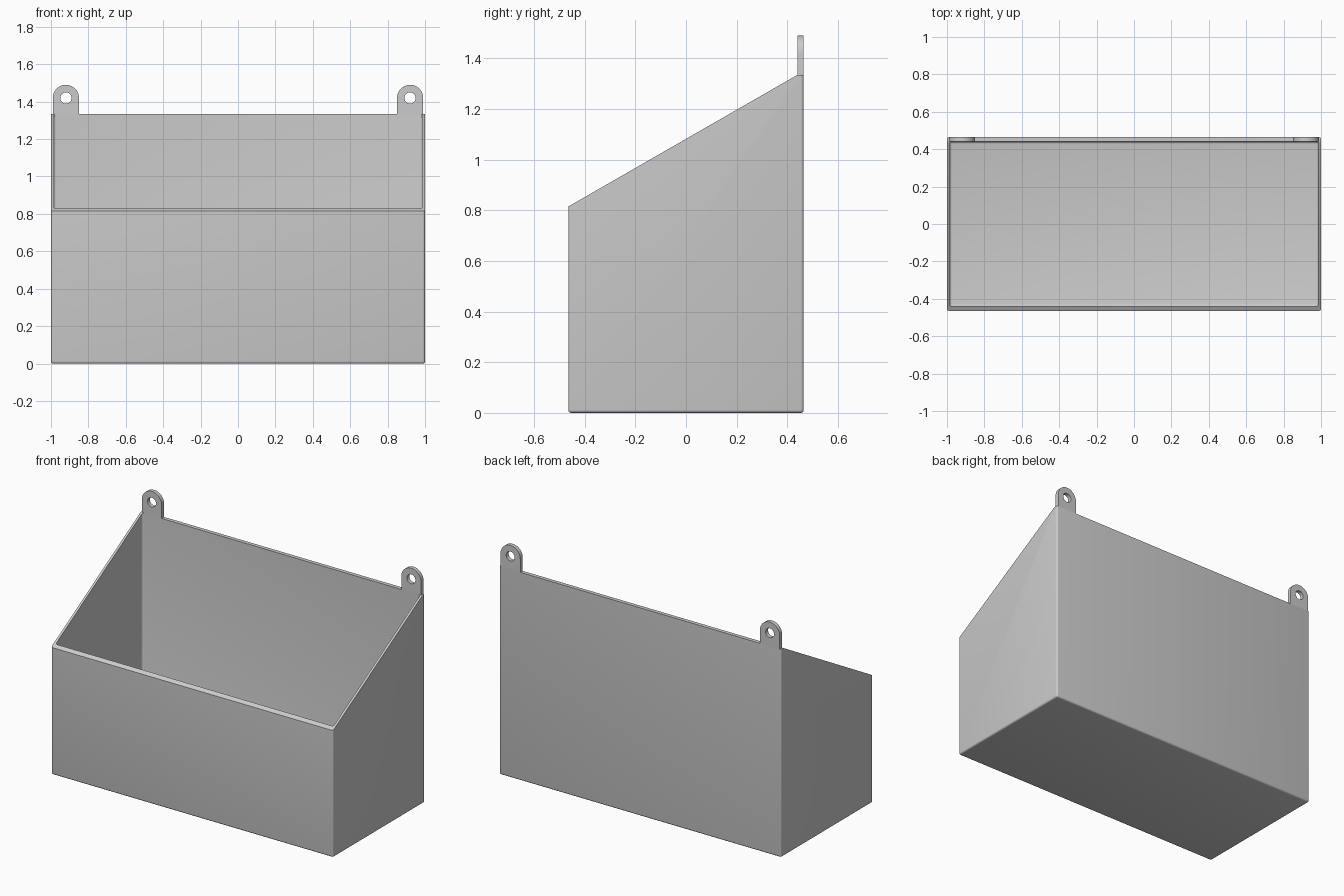
import bpy
import bmesh
import math

if "Cube" in bpy.data.objects:
    bpy.data.objects.remove(bpy.data.objects["Cube"], do_unlink=True)

WIDTH, DEPTH = 1.0, 0.465          # outer half sizes
INNER_X, INNER_Y = 0.985, 0.44     # cavity half sizes
FRONT_Z, BACK_Z, FLOOR = 0.815, 1.335, 0.025
TAB_X, TAB_Z, TAB_R, HOLE_R = 0.92, 1.42, 0.07, 0.03

grey = bpy.data.materials.new("plain grey")
grey.use_nodes = True
COLOUR = (0.6, 0.6, 0.6, 1)
grey.diffuse_color = COLOUR
grey.node_tree.nodes["Principled BSDF"].inputs["Base Color"].default_value = COLOUR


def prism(name, points, offset):
    """Extrude a closed loop of points along an offset."""
    bm = bmesh.new()
    face = bm.faces.new([bm.verts.new(p) for p in points])
    new = bmesh.ops.extrude_face_region(bm, geom=[face])["geom"]
    bmesh.ops.translate(bm, vec=offset, verts=[v for v in new if isinstance(v, bmesh.types.BMVert)])
    bmesh.ops.recalc_face_normals(bm, faces=bm.faces)
    mesh = bpy.data.meshes.new(name)
    bm.to_mesh(mesh)
    bm.free()
    mesh.materials.append(grey)
    obj = bpy.data.objects.new(name, mesh)
    bpy.context.collection.objects.link(obj)
    return obj


def round_edges(obj, width, rule):
    """Bevel the edges whose two end points pass the rule."""
    bm = bmesh.new()
    bm.from_mesh(obj.data)
    edges = [e for e in bm.edges if rule(e.verts[0].co, e.verts[1].co)]
    bmesh.ops.bevel(bm, geom=edges, offset=width, segments=4, profile=0.5, affect='EDGES')
    bm.to_mesh(obj.data)
    bm.free()


def select(obj):
    bpy.ops.object.select_all(action='DESELECT')
    obj.select_set(True)
    bpy.context.view_layer.objects.active = obj


def cut(obj, cutter):
    select(obj)
    mod = obj.modifiers.new("cut", 'BOOLEAN')
    mod.operation, mod.solver, mod.object = 'DIFFERENCE', 'EXACT', cutter
    bpy.ops.object.modifier_apply(modifier=mod.name)
    bpy.data.objects.remove(cutter, do_unlink=True)


def upright_or_bottom(a, b):
    upright = abs(a.x - b.x) + abs(a.y - b.y) < 0.001
    return upright or max(a.z, b.z) < 0.1


def arc(x, z, radius, start, end, steps, y):
    angles = [start + (end - start) * i / steps for i in range(steps + 1)]
    return [(x + radius * math.cos(a), y, z + radius * math.sin(a)) for a in angles]


# Open bin with a sloping rim
side = [(-DEPTH, 0), (DEPTH, 0), (DEPTH, BACK_Z), (INNER_Y, BACK_Z), (-DEPTH, FRONT_Z)]
bin_body = prism("bin_body", [(-WIDTH, y, z) for y, z in side], (2 * WIDTH, 0, 0))
round_edges(bin_body, 0.012, upright_or_bottom)

# Hollow inside
corners = [(-INNER_X, -INNER_Y), (INNER_X, -INNER_Y), (INNER_X, INNER_Y), (-INNER_X, INNER_Y)]
cavity = prism("cavity", [(x, y, FLOOR) for x, y in corners], (0, 0, 2))
round_edges(cavity, 0.012, upright_or_bottom)
cut(bin_body, cavity)

# Hanging tabs with screw holes
tabs = []
for name, sx in (("left_tab", 1), ("right_tab", -1)):
    x = sx * TAB_X
    outline = [(x - TAB_R, INNER_Y, BACK_Z), (x + TAB_R, INNER_Y, BACK_Z)]
    outline += arc(x, TAB_Z, TAB_R, 0, math.pi, 24, INNER_Y)
    tab = prism(name, outline, (0, DEPTH - INNER_Y, 0))
    ring = arc(x, TAB_Z, HOLE_R, 0, math.tau, 32, INNER_Y - 0.1)[:-1]
    cut(tab, prism("screw_hole", ring, (0, 0.3, 0)))
    tabs.append(tab)

for obj in [bin_body] + tabs:
    select(obj)
    bpy.ops.object.shade_smooth_by_angle(angle=math.radians(30))
